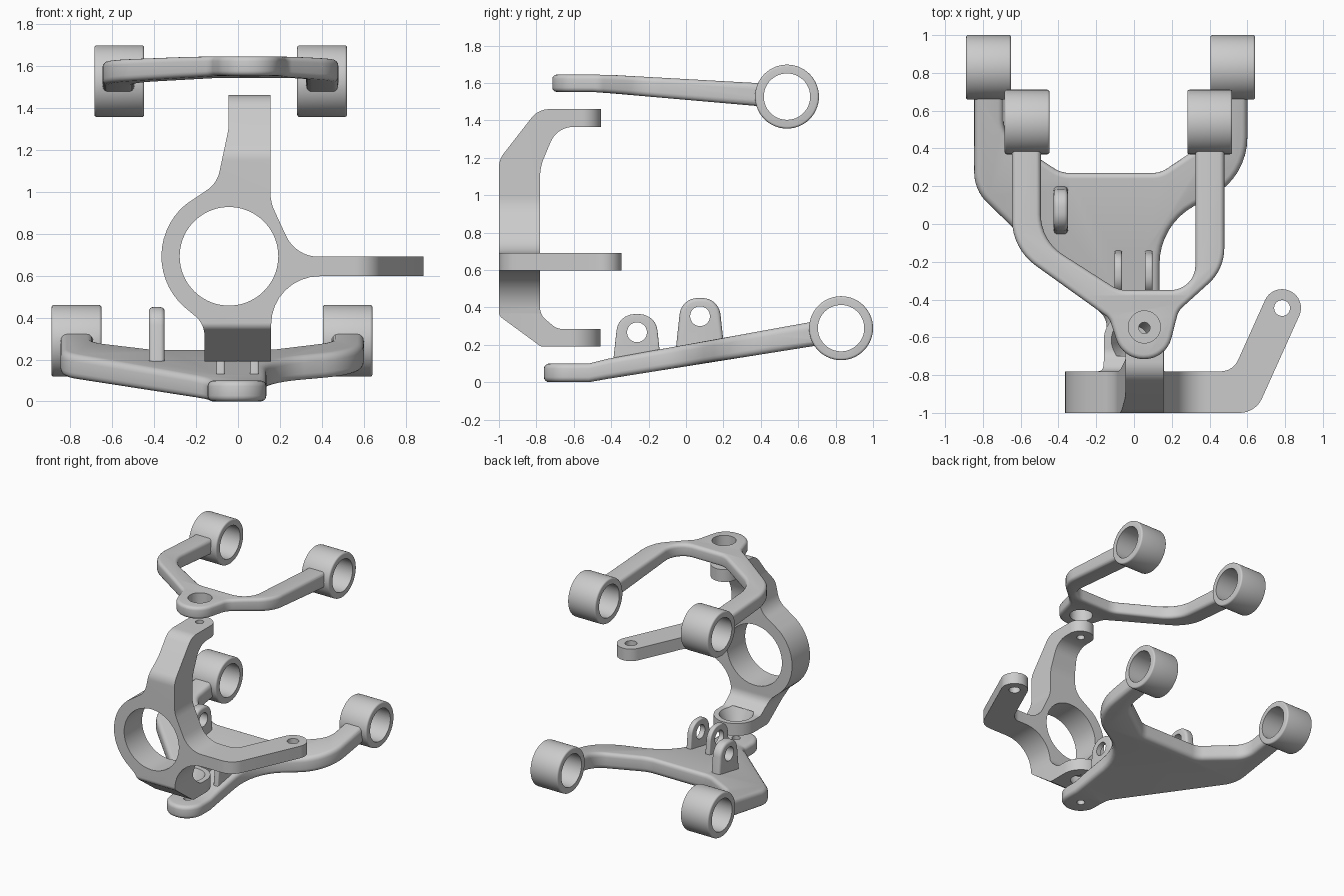
import bpy, bmesh
from math import sin, cos, tan, pi, radians
from mathutils import Vector

if "Cube" in bpy.data.objects:
    bpy.data.objects.remove(bpy.data.objects["Cube"])


def rounded(pts, n=8):
    """Polygon of (u, v, radius) -> outline with filleted corners."""
    out = []
    for i, (x, y, r) in enumerate(pts):
        a, b = pts[i - 1], pts[(i + 1) % len(pts)]
        p = Vector((x, y))
        if r <= 0:
            out.append(p)
            continue
        u, v = Vector(a[:2]) - p, Vector(b[:2]) - p
        half = u.angle(v) / 2
        t = min(r / tan(half), u.length * r / (r + a[2]) * .99, v.length * r / (r + b[2]) * .99)
        r = t * tan(half)
        u.normalize()
        v.normalize()
        c = p + (u + v).normalized() * (r / sin(half))
        s, e, w = p + u * t - c, p + v * t - c, pi - 2 * half
        for k in range(n + 1):
            f = k / n
            out.append(c + (s * sin((1 - f) * w) + e * sin(f * w)) / sin(w))
    return out


def circle(cx, cy, r, n=56):
    return [(cx + r * cos(2 * pi * k / n), cy + r * sin(2 * pi * k / n)) for k in range(n)]


def prism(name, pts, axis, lo, hi, bevel=0, levels=None):
    """Extrude an outline along an axis; levels = (y, bottom, top) bends a flat plate."""
    place = {'X': lambda u, v, w: (w, u, v), 'Y': lambda u, v, w: (u, w, v),
             'Z': lambda u, v, w: (u, v, w)}[axis]
    bm = bmesh.new()
    rings = [[bm.verts.new(place(p[0], p[1], w)) for p in pts] for w in (lo, hi)]
    caps = [bm.faces.new(r) for r in rings]
    n = len(pts)
    for i in range(n):
        j = (i + 1) % n
        bm.faces.new((rings[0][i], rings[0][j], rings[1][j], rings[1][i]))
    bmesh.ops.recalc_face_normals(bm, faces=bm.faces)
    if bevel:
        rim = list({e for f in caps for e in f.edges})
        bmesh.ops.bevel(bm, geom=rim, offset=bevel, segments=4, profile=.5,
                        affect='EDGES', clamp_overlap=False)
    if levels:
        for y, _, _ in levels[:-1]:
            bmesh.ops.bisect_plane(bm, geom=bm.verts[:] + bm.edges[:] + bm.faces[:],
                                   plane_co=(0, y, 0), plane_no=(0, 1, 0))
        for v in bm.verts:
            y, f = v.co.y, (v.co.z - lo) / (hi - lo)
            b, t = levels[0][1:]
            for (y0, b0, t0), (y1, b1, t1) in zip(levels, levels[1:]):
                if y > y0:
                    k = (y - y0) / (y1 - y0)
                    b, t = b0 + (b1 - b0) * k, t0 + (t1 - t0) * k
            v.co.z = b + (t - b) * f
    me = bpy.data.meshes.new(name)
    bm.to_mesh(me)
    bm.free()
    ob = bpy.data.objects.new(name, me)
    bpy.context.collection.objects.link(ob)
    return ob


def combine(ob, other, op):
    m = ob.modifiers.new('bool', 'BOOLEAN')
    m.operation, m.solver, m.object = op, 'EXACT', other
    bpy.context.view_layer.objects.active = ob
    bpy.ops.object.modifier_apply(modifier=m.name)
    bpy.data.objects.remove(other)


def drill(ob, pts, axis, lo, hi):
    combine(ob, prism('cutter', pts, axis, lo, hi), 'DIFFERENCE')


def bushings(ob, spans, y, z):
    for x0, x1 in spans:
        combine(ob, prism('bushing', circle(y, z, .171), 'X', x0, x1, .012), 'UNION')
    for x0, x1 in spans:
        drill(ob, circle(y, z, .124), 'X', x0 - .02, x1 + .02)


# Upper control arm
upper = prism('upper_control_arm', rounded([
    (-.493, .5, 0), (-.646, .5, 0), (-.646, -.13, .3), (-.13, -.5, .08),
    (-.06, -.715, .15), (.17, -.715, .15), (.235, -.46, .1), (.478, -.24, .25),
    (.478, .5, 0), (.325, .5, 0), (.325, -.35, .13), (-.083, -.35, .15), (-.493, -.088, .25)]),
    'Z', 0, .1, .025, [(-.5, 1.552, 1.645), (-.38, 1.543, 1.642), (.55, 1.462, 1.59)])
bushings(upper, [(-.685, -.447), (.282, .52)], .54, 1.527)
drill(upper, circle(.055, -.545, .085), 'Z', 1.4, 1.8)

# Lower control arm
lower = prism('lower_control_arm', rounded([
    (-.69, .8, 0), (-.846, .8, 0), (-.846, .18, .22), (-.145, -.5, .1),
    (-.145, -.76, .138), (.135, -.76, .138), (.135, -.005, .35), (.6, .25, .35),
    (.6, .8, 0), (.445, .8, 0), (.445, .475, .15), (.14, .27, .15),
    (-.385, .27, .15), (-.69, .47, .15)]),
    'Z', 0, .11, .03, [(-.52, 0, .1), (-.42, .018, .125), (.85, .22, .355)])
bushings(lower, [(-.889, -.651), (.404, .641)], .829, .289)
drill(lower, circle(0, -.615, .03, 24), 'Z', -.1, .3)

# Damper and link tabs standing on the lower arm
for x0, x1, y, z, b in [(-.425, -.35, .075, .353, .02), (-.103, -.064, -.262, .267, .008),
                        (.058, .098, -.262, .267, .008)]:
    tab = prism('tab', rounded([(y - .13, z - .18, 0), (y - .1, z + .097, .097),
                                (y + .1, z + .097, .097), (y + .13, z - .18, 0)]),
                'X', x0, x1, b)
    drill(tab, circle(y, z, .053, 32), 'X', x0 - .02, x1 + .02)
    combine(lower, tab, 'UNION')

# Steering knuckle: front outline crossed with side outline
cx, cz = -.043, .692
ring = [(cx + .322 * cos(radians(a)), cz + .322 * sin(radians(a)), 0) for a in range(228, 128, -7)]
knuckle = prism('steering_knuckle', rounded([
    (-.045, 1.5, 0), (.155, 1.5, 0), (.155, .95, .2), (.275, .69, .17), (.5, .69, 0),
    (.5, .597, 0), (.158, .597, .23), (.158, .15, 0), (-.16, .15, 0), (-.16, .37, .12)]
    + ring + [(-.1, 1.04, .14), (-.045, 1.3, .2)]), 'Y', -1.1, -.3)
side = prism('side', rounded([
    (-1, .355, .04), (-1, 1.19, .12), (-.79, 1.46, .12), (-.555, 1.46, 0), (-.555, 1.365, 0),
    (-.69, 1.365, .15), (-.78, 1.15, .25), (-.78, .36, .08), (-.69, .285, .08),
    (-.615, .285, 0), (-.615, .19, 0), (-.775, .19, .04)]), 'X', -.6, .8)
combine(knuckle, side, 'INTERSECT')
combine(knuckle, prism('upper_boss', circle(.055, -.555, .1), 'Z', 1.365, 1.46), 'UNION')
combine(knuckle, prism('lower_boss', circle(-.001, -.615, .159), 'Z', .19, .285), 'UNION')

# Steering arm
combine(knuckle, prism('steering_arm', rounded([
    (.3, -1, 0), (.643, -1, .13), (.916, -.395, .099), (.734, -.313, .099),
    (.524, -.78, .1), (.3, -.78, 0)]), 'Z', .597, .69), 'UNION')

# Knuckle bores: hub, tie rod, upper pin, tapered lower seat
drill(knuckle, circle(cx, cz, .235, 72), 'Y', -1.2, -.6)
drill(knuckle, circle(.784, -.445, .042, 32), 'Z', .5, .8)
drill(knuckle, circle(.055, -.55, .03, 24), 'Z', 1.3, 1.6)
bpy.ops.mesh.primitive_cone_add(vertices=56, radius1=.07, radius2=.125, depth=.115,
                                location=(0, -.615, .2375))
combine(knuckle, bpy.context.object, 'DIFFERENCE')

# Smooth shading with crisp edges
for ob in (upper, lower, knuckle):
    bpy.ops.object.select_all(action='DESELECT')
    ob.select_set(True)
    bpy.context.view_layer.objects.active = ob
    bpy.ops.object.shade_smooth_by_angle(angle=radians(32))
